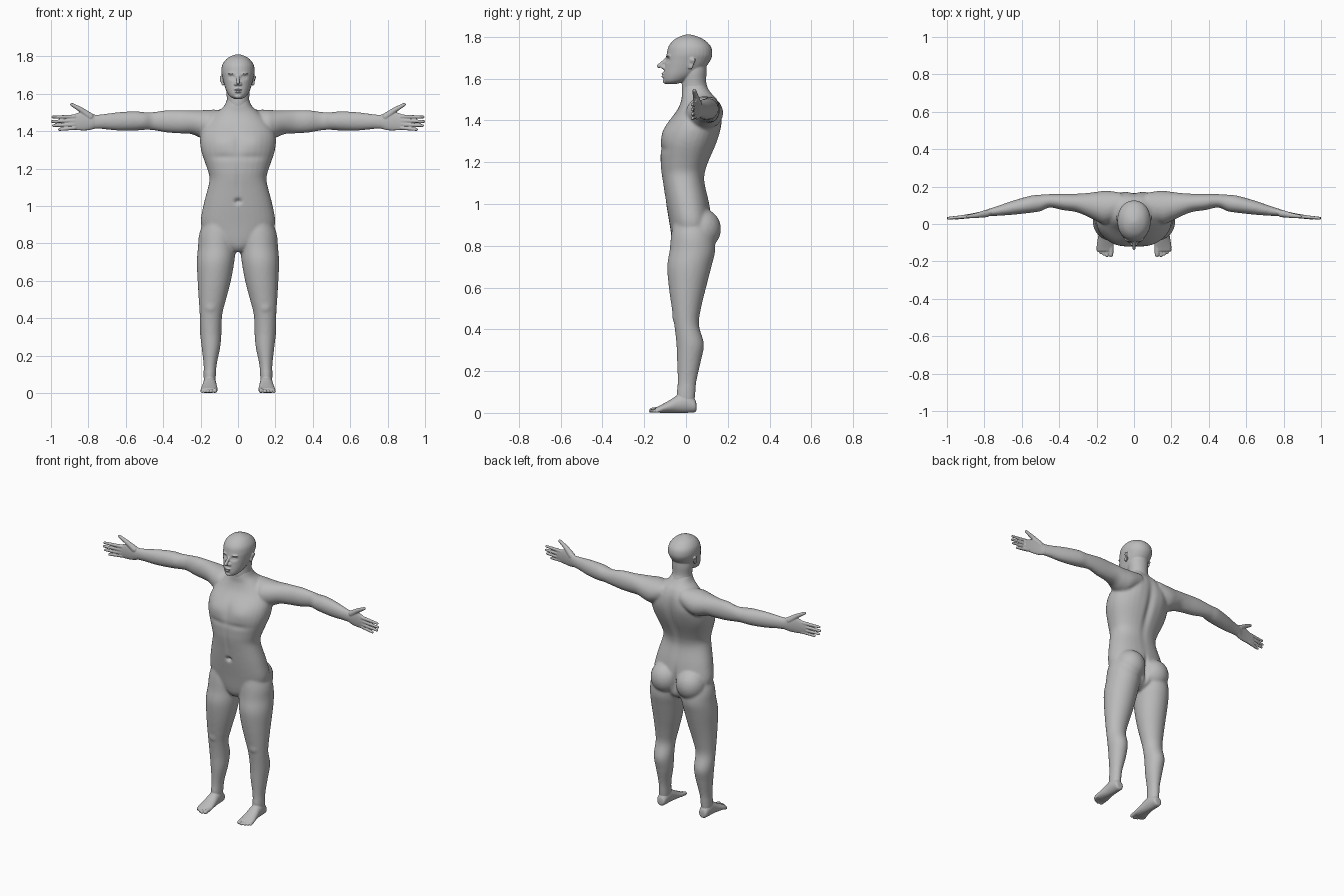
import bpy, bmesh, math
from mathutils import Vector, Matrix

skin = bpy.data.materials.new("plain_grey")
skin.diffuse_color = (0.5, 0.5, 0.5, 1)


def catmull(a, b, c, d, t):
    return [0.5 * (2 * q + (r - p) * t + (2 * p - 5 * q + 4 * r - s) * t * t
                   + (3 * q - p - 3 * r + s) * t ** 3) for p, q, r, s in zip(a, b, c, d)]


def loft(bm, axis, rows, side=1, power=2.0, sub=4, n=32):
    """Rows: position on the axis, then low/high extents on the two other axes."""
    dense = []
    for i in range(len(rows) - 1):
        a, d = rows[max(i - 1, 0)], rows[min(i + 2, len(rows) - 1)]
        dense += [catmull(a, rows[i], rows[i + 1], d, k / sub) for k in range(sub)]
    dense.append(rows[-1])
    others = [k for k in range(3) if k != axis]
    rings = []
    for t, lo1, hi1, lo2, hi2 in dense:
        ring = []
        for j in range(n):
            a = 2 * math.pi * j / n
            c, s = math.cos(a), math.sin(a)
            p = [0, 0, 0]
            p[axis] = t
            p[others[0]] = (lo1 + hi1) / 2 + (hi1 - lo1) / 2 * math.copysign(abs(c) ** (2 / power), c)
            p[others[1]] = (lo2 + hi2) / 2 + (hi2 - lo2) / 2 * math.copysign(abs(s) ** (2 / power), s)
            p[0] *= side
            ring.append(bm.verts.new(p))
        rings.append(ring)
    for r0, r1 in zip(rings, rings[1:]):
        for j in range(n):
            bm.faces.new((r0[j], r0[(j + 1) % n], r1[(j + 1) % n], r1[j]))
    bm.faces.new(rings[0][::-1])
    bm.faces.new(rings[-1])


def ball(bm, c, r, side=1):
    m = Matrix.Translation((c[0] * side, c[1], c[2])) @ Matrix.Diagonal((*r, 1))
    bmesh.ops.create_icosphere(bm, subdivisions=3, radius=1, matrix=m)


def chain(bm, p0, p1, r0, r1, side=1, n=14):
    """Tapered round rod made of overlapping balls."""
    p0, p1 = Vector(p0), Vector(p1)
    for i in range(n):
        t = i / (n - 1)
        ball(bm, p0.lerp(p1, t), [r0 + (r1 - r0) * t] * 3, side)


def fuse(name, bm, voxel, smooth, dents=()):
    """Melt the shells into one skin, then push it in or out around given points."""
    bmesh.ops.recalc_face_normals(bm, faces=bm.faces)
    raw = bpy.data.meshes.new(name + "_raw")
    bm.to_mesh(raw)
    bm.free()
    raw.materials.append(skin)
    ob = bpy.data.objects.new(name, raw)
    bpy.context.collection.objects.link(ob)
    rm = ob.modifiers.new("melt", 'REMESH')
    rm.mode = 'VOXEL'
    rm.voxel_size = voxel
    sm = ob.modifiers.new("soften", 'SMOOTH')
    sm.factor = 0.5
    sm.iterations = smooth
    bpy.context.view_layer.update()
    dg = bpy.context.evaluated_depsgraph_get()
    me = bpy.data.meshes.new_from_object(ob.evaluated_get(dg))
    ob.modifiers.clear()
    ob.data = me
    bpy.data.meshes.remove(raw)
    me.name = name
    if not me.materials:
        me.materials.append(skin)
    for c, r, off in dents:
        off = Vector(off)
        for s in ((1, -1) if c[0] else (1,)):
            for v in me.vertices:
                q = sum(((v.co[k] - c[k] * (s if k == 0 else 1)) / r[k]) ** 2 for k in range(3))
                if q < 9:
                    v.co += off * math.exp(-q)
    me.shade_smooth()


# Torso, arms and legs
bm = bmesh.new()
torso = [(.755, .03, -.035, .06), (.78, .08, -.055, .10), (.82, .15, -.066, .12), (.9, .198, -.078, .125),
         (1.0, .186, -.095, .112), (1.1, .160, -.110, .09), (1.15, .152, -.118, .092),
         (1.2, .165, -.122, .108), (1.3, .198, -.120, .150), (1.38, .200, -.092, .168),
         (1.45, .165, -.042, .168), (1.5, .115, -.022, .150), (1.535, .074, -.02, .118), (1.58, .056, -.012, .088)]
loft(bm, 2, [(z, -w, w, f, b) for z, w, f, b in torso], power=2.25)
leg = [(.97, .05, .16, -.05, .09), (.86, .012, .205, -.07, .13), (.78, .012, .214, -.078, .14),
       (.7, .02, .22, -.09, .122), (.6, .038, .216, -.082, .096), (.5, .064, .21, -.068, .072),
       (.42, .084, .205, -.056, .062), (.33, .088, .204, -.046, .086), (.25, .094, .195, -.043, .072),
       (.15, .114, .184, -.04, .05), (.08, .119, .184, -.045, .044), (.03, .124, .18, -.04, .04)]
arm = [(.07, .04, .165, 1.41, 1.515), (.15, .0, .176, 1.36, 1.515), (.2, .015, .172, 1.365, 1.512),
       (.25, .04, .166, 1.385, 1.512), (.31, .064, .162, 1.388, 1.512), (.38, .074, .162, 1.393, 1.512),
       (.45, .088, .16, 1.405, 1.503), (.5, .068, .157, 1.407, 1.502), (.55, .06, .152, 1.403, 1.507),
       (.64, .05, .127, 1.403, 1.502), (.72, .044, .10, 1.411, 1.492), (.78, .042, .08, 1.412, 1.488)]
for s in (1, -1):
    loft(bm, 2, leg, s)
    loft(bm, 0, arm, s)
    ball(bm, (.092, .072, .88), (.094, .096, .10), s)      # buttock
    ball(bm, (.145, -.03, .46), (.04, .036, .045), s)      # kneecap
fuse("body", bm, .0075, 8, [
    ((0, -.1, 1.025), (.016, .05, .013), (0, .018, 0)),     # navel
    ((0, -.12, 1.33), (.018, .06, .07), (0, .006, 0)),      # breastbone
    ((0, -.12, 1.14), (.012, .06, .09), (0, .004, 0)),      # belly line
    ((.09, -.1, 1.345), (.065, .06, .05), (0, -.010, 0)),   # chest muscle
    ((.075, -.11, 1.262), (.07, .06, .018), (0, .005, 0)),  # below the chest
    ((0, .15, 1.27), (.022, .07, .18), (0, -.014, 0)),      # spine
    ((.095, .16, 1.39), (.06, .06, .07), (0, .007, 0)),     # shoulder blade
    ((0, .13, .87), (.013, .07, .075), (0, -.022, 0)),      # cleft
])

# Head with neck, nose, lips, brows and ears
bm = bmesh.new()
neck = [(1.48, .062, -.012, .11), (1.54, .062, -.02, .108), (1.58, .060, -.02, .097),
        (1.63, .064, -.02, .098), (1.67, .06, -.02, .098)]
loft(bm, 2, [(z, -w, w, f, b) for z, w, f, b in neck])
skull = [(1.573, .022, -.092, -.05), (1.588, .045, -.106, .0), (1.615, .062, -.108, .05),
         (1.65, .074, -.104, .09), (1.69, .084, -.098, .118), (1.72, .089, -.092, .126),
         (1.755, .084, -.083, .118), (1.785, .063, -.058, .088), (1.803, .034, -.025, .05), (1.811, .008, .003, .02)]
loft(bm, 2, [(z, -w, w, f, b) for z, w, f, b in skull], power=2.1)
chain(bm, (0, -.088, 1.698), (0, -.129, 1.66), .008, .010)
ball(bm, (0, -.108, 1.6225), (.021, .011, .006))
ball(bm, (0, -.107, 1.6105), (.018, .011, .006))
ball(bm, (0, -.095, 1.587), (.022, .016, .013))
for s in (1, -1):
    chain(bm, (.007, -.108, 1.654), (.014, -.106, 1.652), .010, .008, s, 4)
    ball(bm, (.03, -.079, 1.708), (.024, .016, .007), s)
    chain(bm, (.083, .03, 1.688), (.080, .018, 1.652), .013, .008, s, 8)
    chain(bm, (.091, .04, 1.69), (.082, .026, 1.65), .006, .005, s, 10)
fuse("head", bm, .0035, 4, [
    ((.032, -.092, 1.688), (.016, .03, .010), (0, .012, 0)),    # eye socket
    ((.032, -.085, 1.687), (.010, .03, .006), (0, -.007, 0)),   # eyelid
    ((0, -.118, 1.6165), (.020, .03, .003), (0, .005, 0)),      # mouth line
    ((.088, .026, 1.672), (.012, .007, .010), (-.006, 0, 0)),   # ear hollow
])

palm = [(.74, .05, .09, 1.42, 1.482), (.77, .042, .083, 1.412, 1.49), (.80, .039, .072, 1.405, 1.50),
        (.84, .035, .062, 1.404, 1.503), (.88, .032, .054, 1.408, 1.49), (.905, .032, .05, 1.415, 1.482)]
fingers = [(1.478, .99, 1.476), (1.457, .994, 1.452), (1.436, .986, 1.430), (1.418, .955, 1.409)]
foot = [(.05, .138, .165, .015, .04), (.042, .124, .18, .003, .065), (.0, .118, .186, 0, .095),
        (-.04, .115, .188, 0, .085), (-.08, .111, .194, 0, .060), (-.12, .108, .2, 0, .038),
        (-.145, .112, .196, .004, .026)]
toes = [(.122, -.164, .0125), (.144, -.168, .0095), (.161, -.161, .009), (.177, -.152, .0085), (.191, -.141, .008)]
for s, tag in ((1, "left"), (-1, "right")):
    # Hand with four fingers and thumb
    bm = bmesh.new()
    loft(bm, 0, palm, s)
    for z0, tip, z1 in fingers:
        chain(bm, (.875, .042, z0), (tip, .031, z1), .0112, .0078, s, 22)
    chain(bm, (.79, .056, 1.478), (.84, .046, 1.515), .02, .014, s)
    chain(bm, (.84, .046, 1.515), (.889, .04, 1.543), .014, .009, s)
    fuse(tag + "_hand", bm, .003, 4)
    # Foot with five toes
    bm = bmesh.new()
    loft(bm, 1, foot, s)
    loft(bm, 2, [(.02, .128, .176, -.03, .035), (.08, .120, .183, -.044, .043), (.14, .1165, .183, -.038, .047)], s)
    for x, tip, r in toes:
        chain(bm, (x, -.12, r + .006), (x + .001, tip, r), r * 1.05, r, s)
    fuse(tag + "_foot", bm, .0035, 5)
